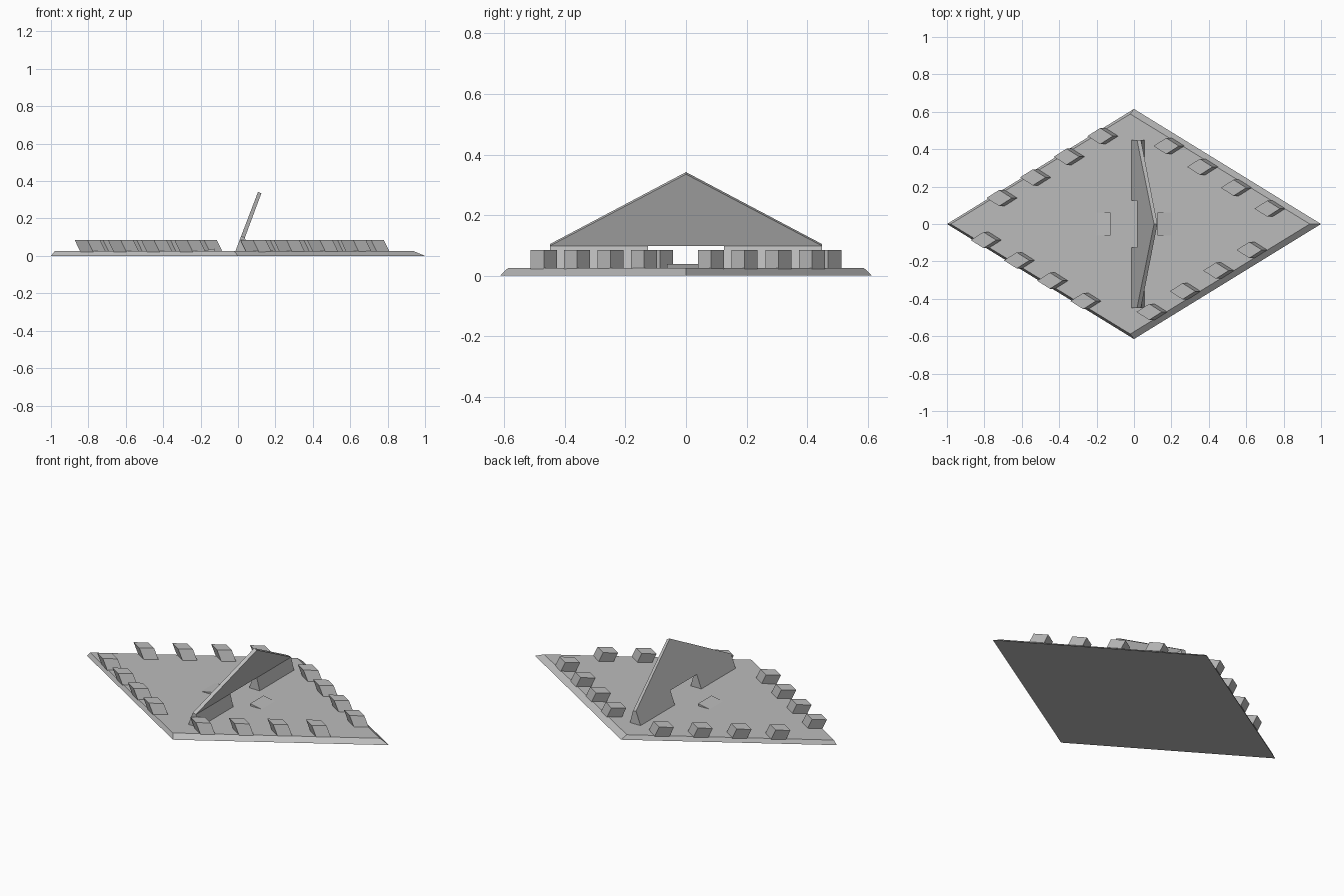
import bpy
import bmesh

cube = bpy.data.objects.get("Cube")
if cube:
    bpy.data.objects.remove(cube, do_unlink=True)

grey = bpy.data.materials.new("stone_grey")
grey.use_nodes = True
grey.diffuse_color = (0.5, 0.5, 0.5, 1)
bsdf = grey.node_tree.nodes["Principled BSDF"]
bsdf.inputs["Base Color"].default_value = grey.diffuse_color


def loft(name, start, end):
    """Closed solid between two loops with the same number of points."""
    bm = bmesh.new()
    a = [bm.verts.new(p) for p in start]
    b = [bm.verts.new(p) for p in end]
    bm.faces.new(a)
    bm.faces.new(b)
    n = len(a)
    for i in range(n):
        j = (i + 1) % n
        bm.faces.new((a[i], a[j], b[j], b[i]))
    bmesh.ops.recalc_face_normals(bm, faces=bm.faces)
    mesh = bpy.data.meshes.new(name)
    bm.to_mesh(mesh)
    bm.free()
    mesh.materials.append(grey)
    obj = bpy.data.objects.new(name, mesh)
    bpy.context.collection.objects.link(obj)
    return obj


def diamond(x, y, z, rx, ry):
    return [(x + rx, y, z), (x, y + ry, z), (x - rx, y, z), (x, y - ry, z)]


def extrude_y(name, profile, y0, y1):
    """Extrude an (x, z) profile along y."""
    return loft(name, [(x, y0, z) for x, z in profile],
                [(x, y1, z) for x, z in profile])


DECK = 0.025

# Diamond base with bevelled rim, top leaning slightly to one side
loft("base", diamond(0, 0, 0, 1, 0.615), diamond(-0.02, 0, DECK, 0.96, 0.588))

# Rows of four slanted blocks along each rim edge: first and last centres
rows = {
    "back_right": ((-0.706, 0.139), (-0.166, 0.47)),
    "back_left": ((0.187, 0.417), (0.727, 0.082)),
    "front_right": ((-0.79, -0.086), (-0.257, -0.412)),
    "front_left": ((0.096, -0.47), (0.631, -0.139)),
}
for side, ((x0, y0), (x1, y1)) in rows.items():
    for i in range(4):
        t = i / 3
        x, y = x0 + (x1 - x0) * t, y0 + (y1 - y0) * t
        loft(f"{side}_block_{i + 1}",
             diamond(x + 0.015, y, DECK - 0.003, 0.068, 0.043),
             diamond(x - 0.015, y, 0.085, 0.068, 0.043))

# Leaning triangular fin
loft("fin",
     [(0.016, -0.45, 0.104), (0.016, 0.45, 0.104), (0.107, 0, 0.342)],
     [(0.037, -0.45, 0.098), (0.037, 0.45, 0.098), (0.125, 0, 0.335)])

# Wedge legs under both ends of the fin, and low ramps either side
leg = [(-0.015, DECK - 0.003), (0.057, DECK - 0.003), (0.037, 0.098), (0.016, 0.104)]
ramp = [(0.125, DECK - 0.003), (0.125, 0.039), (0.2, DECK), (0.2, DECK - 0.003)]
for s, side in ((1, "left"), (-1, "right")):
    extrude_y("back_leg" if s > 0 else "front_leg", leg, s * 0.125, s * 0.45)
    extrude_y(f"{side}_ramp", [(s * x, z) for x, z in ramp], -0.0625, 0.0625)
